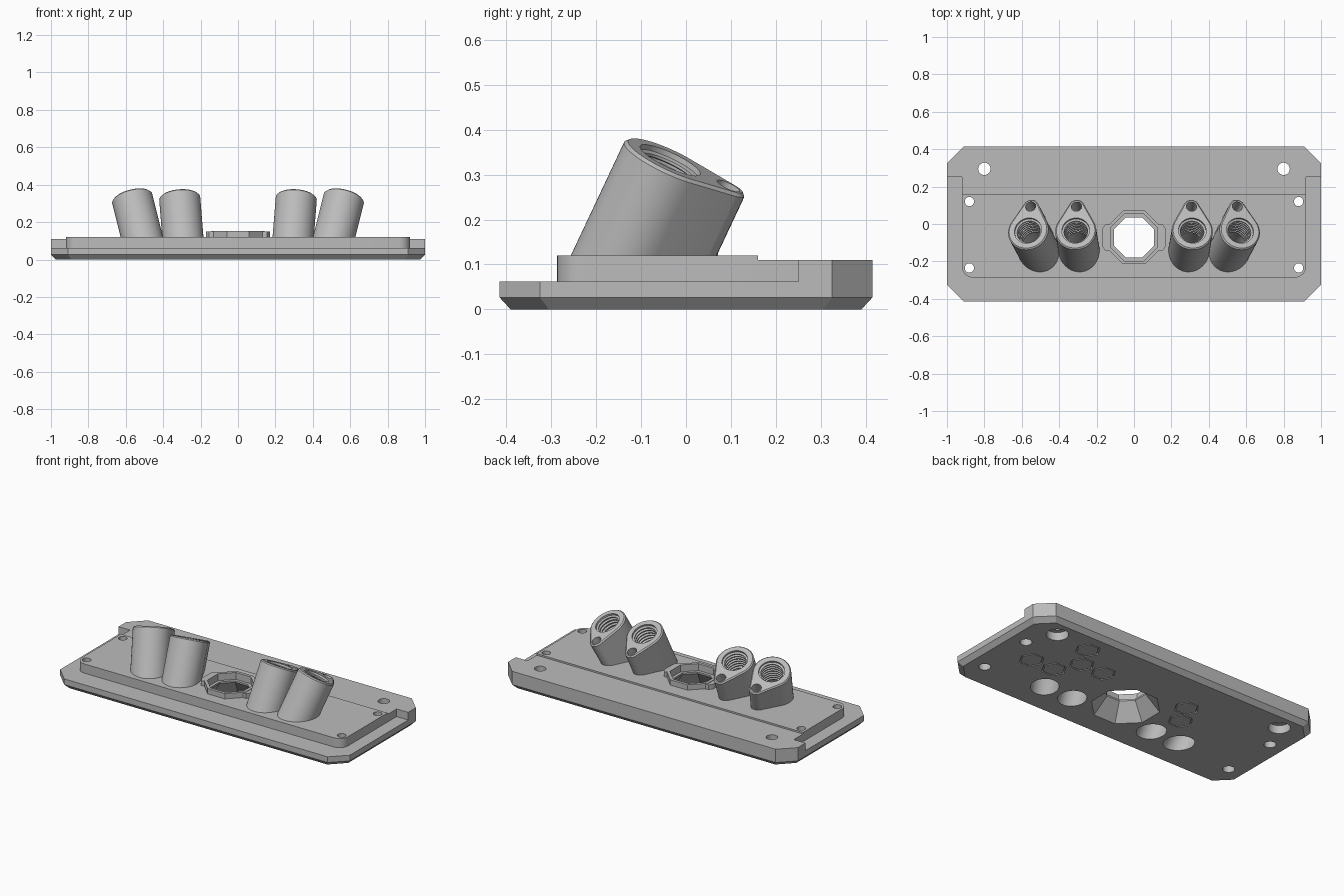
import bpy, bmesh, math
from mathutils import Matrix, Vector

old = bpy.data.objects.get("Cube")
if old:
    bpy.data.objects.remove(old, do_unlink=True)

scene = bpy.context.scene
cutters = bpy.data.collections.new("cutters")
scene.collection.children.link(cutters)

grey = bpy.data.materials.new("plain_grey")
grey.use_nodes = True
COLOUR = (0.5, 0.5, 0.5, 1)
grey.diffuse_color = COLOUR
grey.node_tree.nodes["Principled BSDF"].inputs["Base Color"].default_value = COLOUR


def loft(name, rings, coll=None, matrix=None, closed=False):
    """Skin a stack of equal-length rings; cap the ends or close the loop."""
    bm = bmesh.new()
    vs = [[bm.verts.new(p) for p in ring] for ring in rings]
    n = len(vs[0])
    pairs = list(zip(vs, vs[1:])) + ([(vs[-1], vs[0])] if closed else [])
    for a, b in pairs:
        for i in range(n):
            j = (i + 1) % n
            bm.faces.new((a[i], a[j], b[j], b[i]))
    if not closed:
        bm.faces.new(vs[0])
        bm.faces.new(vs[-1])
    if matrix:
        bm.transform(matrix)
    bmesh.ops.recalc_face_normals(bm, faces=bm.faces)
    me = bpy.data.meshes.new(name)
    bm.to_mesh(me)
    bm.free()
    me.materials.append(grey)
    ob = bpy.data.objects.new(name, me)
    (coll or scene.collection).objects.link(ob)
    if coll:
        ob.hide_render = True
    return ob


def prism(name, outline, z0, z1):
    return loft(name, [[(x, y, z) for x, y in outline] for z in (z0, z1)])


def circle(r, z, n=32, cx=0, cy=0, turn=0.0):
    return [(cx + r * math.cos(math.tau * i / n + turn),
             cy + r * math.sin(math.tau * i / n + turn), z) for i in range(n)]


def lathe_cut(name, profile, matrix=None, **kw):
    return loft(name, [circle(r, z, **kw) for r, z in profile], cutters, matrix)


def clipped(hx, hy, c):
    """Rectangle with clipped corners."""
    half = [(hx, -hy + c), (hx, hy - c), (hx - c, hy), (-hx + c, hy)]
    return half + [(-hx, hy - c), (-hx, -hy + c), (-hx + c, -hy), (hx - c, -hy)]


# Base plate with a chamfered underside
parts = [loft("base_plate", [
    [(x, y, 0) for x, y in clipped(0.975, 0.39, 0.085)],
    [(x, y, 0.027) for x, y in clipped(1, 0.415, 0.09)],
    [(x, y, 0.0625) for x, y in clipped(1, 0.415, 0.09)]])]

# Rear ledge wrapping round the raised deck
right = [(0.92, 0.16), (0.92, 0.25), (1, 0.25), (1, 0.325), (0.91, 0.415)]
parts.append(prism("rear_ledge", right + [(-x, y) for x, y in reversed(right)],
                   0.0625, 0.11))

# Raised deck with rounded front corners
R = 0.06
corner = [(0.92 - R + R * math.cos(a), -0.287 + R - R * math.sin(a))
          for a in (math.pi / 2 * i / 8 for i in range(9))]
side = [(0.92, 0.16)] + corner
parts.append(prism("raised_deck", side + [(-x, y) for x, y in reversed(side)],
                   0.0625, 0.12))

# Octagonal collar with side tabs, and its funnel
CY, FLAT, TURN = -0.072, 1 / math.cos(math.pi / 8), math.pi / 8
octagon = dict(n=8, cy=CY, turn=TURN)
parts.append(loft("collar", [circle(0.143 * FLAT, z, **octagon) for z in (0.12, 0.153)]))
for s, label in ((1, "left"), (-1, "right")):
    tab = [(s * 0.12, CY - 0.07), (s * 0.155, CY - 0.07), (s * 0.17, CY - 0.045),
           (s * 0.17, CY + 0.045), (s * 0.155, CY + 0.07), (s * 0.12, CY + 0.07)]
    parts.append(prism("collar_tab_" + label, tab, 0.12, 0.15))
lathe_cut("funnel_cut", [(0.205, -0.01), (0.107 * FLAT, 0.1), (0.107 * FLAT, 0.11),
                         (0.125 * FLAT, 0.11), (0.125 * FLAT, 0.2)], **octagon)

# Leaning sockets with a teardrop section
BIG, TIP, GAP = 0.11, 0.042, 0.142
PHI = math.asin((BIG - TIP) / GAP)


def teardrop(inset, z):
    pts = []
    for r, cy, a0, a1 in ((TIP, GAP, PHI, math.pi - PHI),
                          (BIG, 0, math.pi - PHI, math.tau + PHI)):
        n = 12 if r == TIP else 36
        for i in range(n + 1):
            a = a0 + (a1 - a0) * i / n
            pts.append(((r - inset) * math.cos(a), cy + (r - inset) * math.sin(a), z))
    return pts


def socket(name, x, lean):
    axis = Vector((lean, 0.47, 1)).normalized()
    tip = Vector((0, 1, 0))
    tip = (tip - axis * axis.dot(tip)).normalized()
    m = Matrix((tip.cross(axis), tip, axis)).transposed().to_4x4()
    m.translation = (x, -0.035, 0.332)
    top = [[m @ Vector(p) for p in teardrop(*iz)] for iz in ((0.007, 0), (0, -0.007))]
    foot = [p - axis * ((p.z - 0.04) / axis.z) for p in top[1]]
    parts.append(loft(name, top + [foot]))
    # Threaded bore running right through, and a blind pin hole
    bore = [(0.074, 0.05), (0.074, -0.012)]
    for i in range(8):
        z = -0.016 - 0.02 * i
        bore += [(0.063, z), (0.063, z - 0.006), (0.074, z - 0.01), (0.074, z - 0.016)]
    bore += [(0.079, -0.19), (0.079, -0.5)]
    lathe_cut(name + "_bore", bore, m)
    lathe_cut(name + "_pin", [(0.028, 0.05), (0.028, -0.2)], m, n=20, cy=GAP)


for s, label in ((1, "left"), (-1, "right")):
    socket("inner_socket_" + label, s * 0.312, s * 0.08)
    socket("outer_socket_" + label, s * 0.567, s * 0.25)
    # Counterbored mounting holes and small screw holes
    lathe_cut("mount_hole", [(0.062, -0.01), (0.062, 0.05), (0.033, 0.05), (0.033, 0.2)],
              cx=s * 0.8, cy=0.295)
    for y in (0.12, -0.235):
        lathe_cut("screw_hole", [(0.034, -0.01), (0.034, 0.04), (0.025, 0.04), (0.025, 0.2)],
                  n=24, cx=s * 0.88, cy=y)

# Hexagonal grooves on the underside
for x, y in ((0.73, -0.01), (0.57, -0.01), (0.485, 0.13), (0.56, 0.27),
             (0.33, 0.13), (-0.27, 0.13), (-0.335, 0)):
    loft("hex_groove", [circle(r, z, n=6, cx=x, cy=y) for r, z in
                        ((0.072, -0.01), (0.072, 0.012), (0.064, 0.012), (0.064, -0.01))],
         cutters, closed=True)

# Cut all openings, then smooth the round faces
for ob in parts:
    mod = ob.modifiers.new("openings", 'BOOLEAN')
    mod.operation = 'DIFFERENCE'
    mod.solver = 'EXACT'
    mod.operand_type = 'COLLECTION'
    mod.collection = cutters
bpy.context.view_layer.update()
graph = bpy.context.evaluated_depsgraph_get()
meshes = [bpy.data.meshes.new_from_object(ob.evaluated_get(graph)) for ob in parts]
for ob, me in zip(parts, meshes):
    ob.modifiers.clear()
    ob.data = me
    me.shade_smooth()
    me.set_sharp_from_angle(angle=math.radians(30))
for ob in list(cutters.objects):
    bpy.data.objects.remove(ob, do_unlink=True)
bpy.data.collections.remove(cutters)
